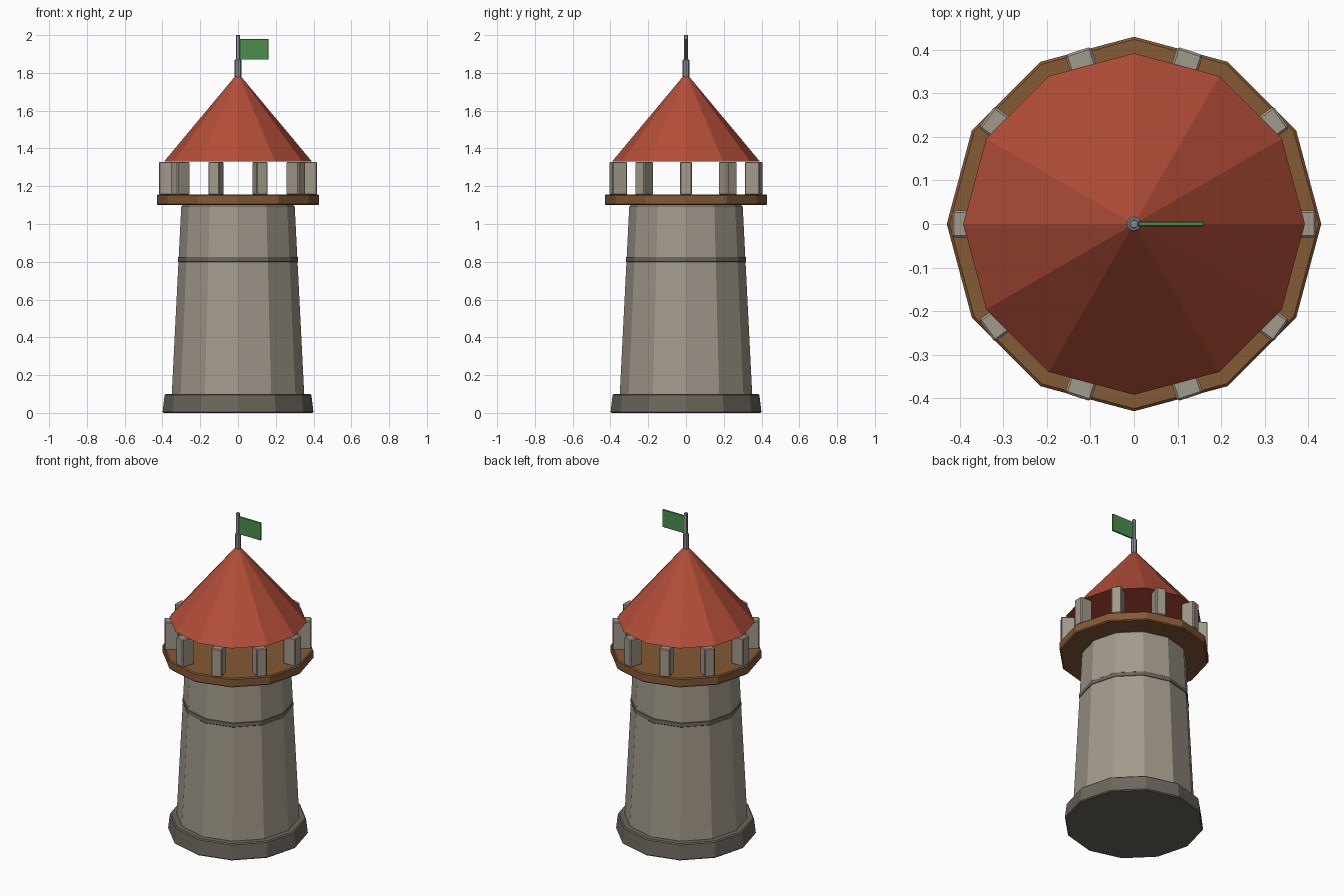
import bpy
from math import pi, cos, sin

if "Cube" in bpy.data.objects:
    bpy.data.objects.remove(bpy.data.objects["Cube"])


def material(name, rgb):
    m = bpy.data.materials.new(name)
    m.diffuse_color = (*rgb, 1)
    m.use_nodes = True
    m.node_tree.nodes["Principled BSDF"].inputs["Base Color"].default_value = m.diffuse_color
    return m


STONE = material("stone", (0.36, 0.32, 0.26))
DARK = material("dark_stone", (0.15, 0.135, 0.11))
WOOD = material("wood", (0.23, 0.10, 0.035))
TILE = material("roof_tile", (0.45, 0.075, 0.04))
METAL = material("metal", (0.25, 0.27, 0.31))
CLOTH = material("cloth", (0.07, 0.27, 0.07))


def finish(name, mat, bevel):
    ob = bpy.context.object
    ob.name = name
    ob.data.materials.append(mat)
    if bevel:
        mod = ob.modifiers.new("bevel", 'BEVEL')
        mod.width = bevel
        mod.segments = 1
        mod.limit_method = 'ANGLE'
        mod.angle_limit = pi / 4
    return ob


def ring(name, mat, r1, r2, z1, z2, sides=12, bevel=0.006):
    """Tapered prism with a corner on each axis."""
    bpy.ops.mesh.primitive_cone_add(vertices=sides, radius1=r1, radius2=r2,
                                    depth=z2 - z1, location=(0, 0, (z1 + z2) / 2))
    return finish(name, mat, bevel)


def box(name, mat, loc, size, turn=0, bevel=0.005):
    bpy.ops.mesh.primitive_cube_add(size=1, location=loc)
    bpy.context.object.scale = size
    bpy.ops.object.transform_apply(location=False, rotation=False, scale=True)
    bpy.context.object.rotation_euler.z = turn
    return finish(name, mat, bevel)


# Stone tower with plinth and band
ring("plinth", DARK, 0.40, 0.388, 0, 0.10)
ring("tower_body", STONE, 0.353, 0.30, 0.05, 1.10)
ring("stone_band", DARK, 0.318, 0.316, 0.795, 0.83)

# Wooden gallery floor
ring("gallery_floor", WOOD, 0.43, 0.43, 1.10, 1.157)

# Ten posts standing around the gallery
for i in range(10):
    a = 2 * pi * i / 10
    box(f"post_{i + 1}", STONE, (0.377 * cos(a), 0.377 * sin(a), 1.242),
        (0.082, 0.062, 0.175), a)

# Pointed roof
ring("roof", TILE, 0.392, 0, 1.33, 1.80, bevel=0)

# Flagpole and flag
ring("pole_socket", METAL, 0.018, 0.018, 1.75, 1.87, 8, 0.003)
ring("flagpole", METAL, 0.011, 0.011, 1.86, 2.0, 8, 0.002)
box("flag", CLOTH, (0.085, 0, 1.925), (0.152, 0.011, 0.11), bevel=0.002)
